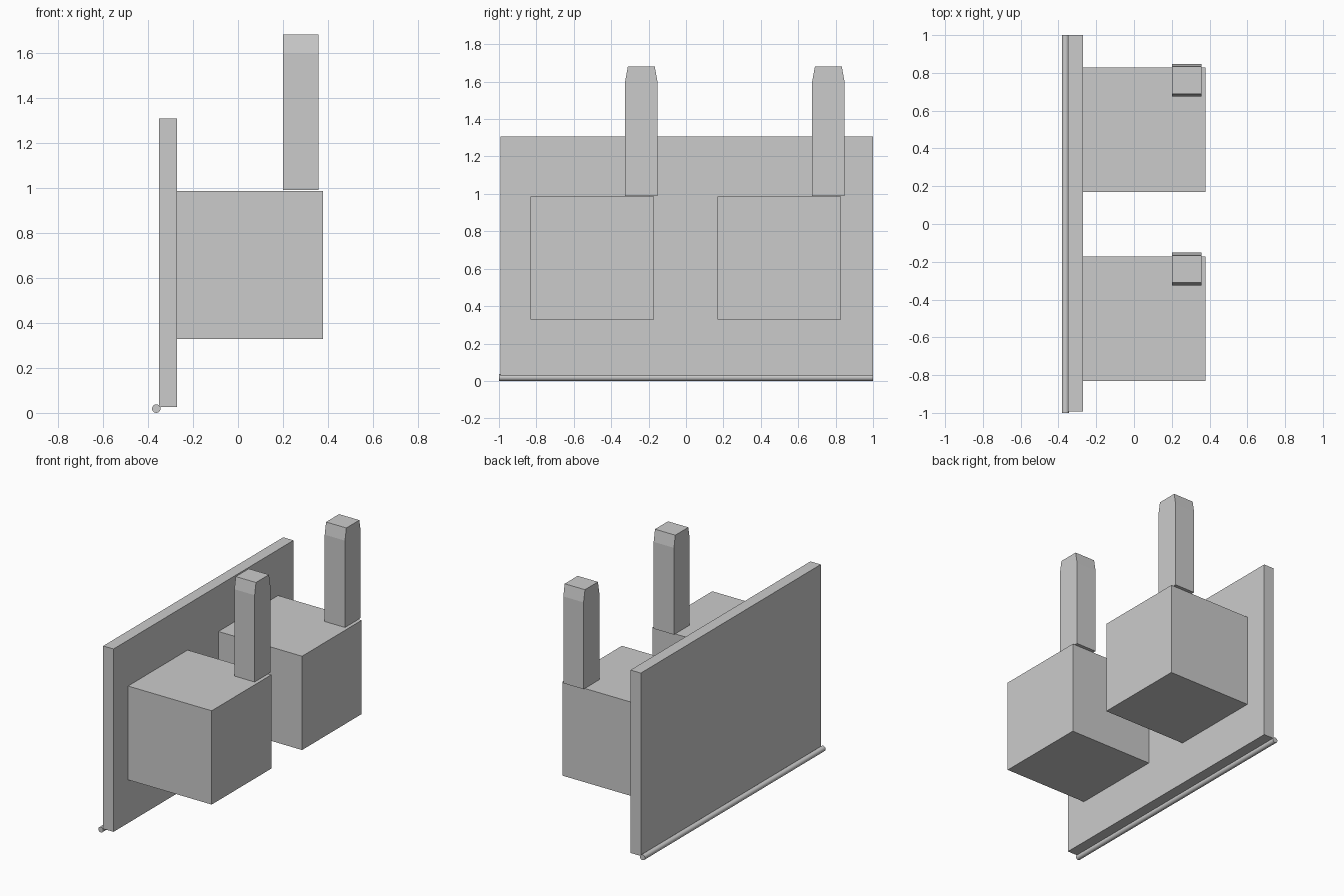
import bpy, bmesh, math

if "Cube" in bpy.data.objects:
    bpy.data.objects.remove(bpy.data.objects["Cube"])


def box(name, x, y, z):
    """Axis-aligned box from (min, max) pairs."""
    bpy.ops.mesh.primitive_cube_add(size=1, location=[sum(r) / 2 for r in (x, y, z)])
    ob = bpy.context.object
    ob.name = name
    ob.scale = [r[1] - r[0] for r in (x, y, z)]
    bpy.ops.object.transform_apply(location=False, rotation=False, scale=True)
    return ob


def prism(name, profile, x0, x1):
    """Extrude a (y, z) profile along x."""
    bm = bmesh.new()
    face = bm.faces.new([bm.verts.new((x0, y, z)) for y, z in profile])
    ext = bmesh.ops.extrude_face_region(bm, geom=[face])["geom"]
    bmesh.ops.translate(bm, vec=(x1 - x0, 0, 0),
                        verts=[v for v in ext if isinstance(v, bmesh.types.BMVert)])
    bmesh.ops.recalc_face_normals(bm, faces=bm.faces)
    me = bpy.data.meshes.new(name)
    bm.to_mesh(me)
    bm.free()
    ob = bpy.data.objects.new(name, me)
    bpy.context.collection.objects.link(ob)
    return ob


# Upright mounting plate
box("back_plate", (-0.35, -0.27), (-0.992, 1.0), (0.026, 1.307))

# Thin rod along the lower rear edge of the plate
bpy.ops.mesh.primitive_cylinder_add(vertices=16, radius=0.019, depth=2.0,
                                    location=(-0.363, 0, 0.019),
                                    rotation=(math.pi / 2, 0, 0))
bpy.context.object.name = "bottom_rod"
bpy.ops.object.shade_smooth_by_angle()

# Two identical block-and-post units, one unit apart
for i, c in enumerate((-0.5, 0.5)):
    box(f"block_{i + 1}", (-0.27, 0.378), (c - 0.331, c + 0.329), (0.329, 0.986))
    # Post with its top tapered in y
    h, t, m = 0.087, 0.072, c + 0.261
    prism(f"post_{i + 1}",
          [(m - h, 0.989), (m + h, 0.989), (m + h, 1.597),
           (m + t, 1.68), (m - t, 1.68), (m - h, 1.597)], 0.2, 0.357)
